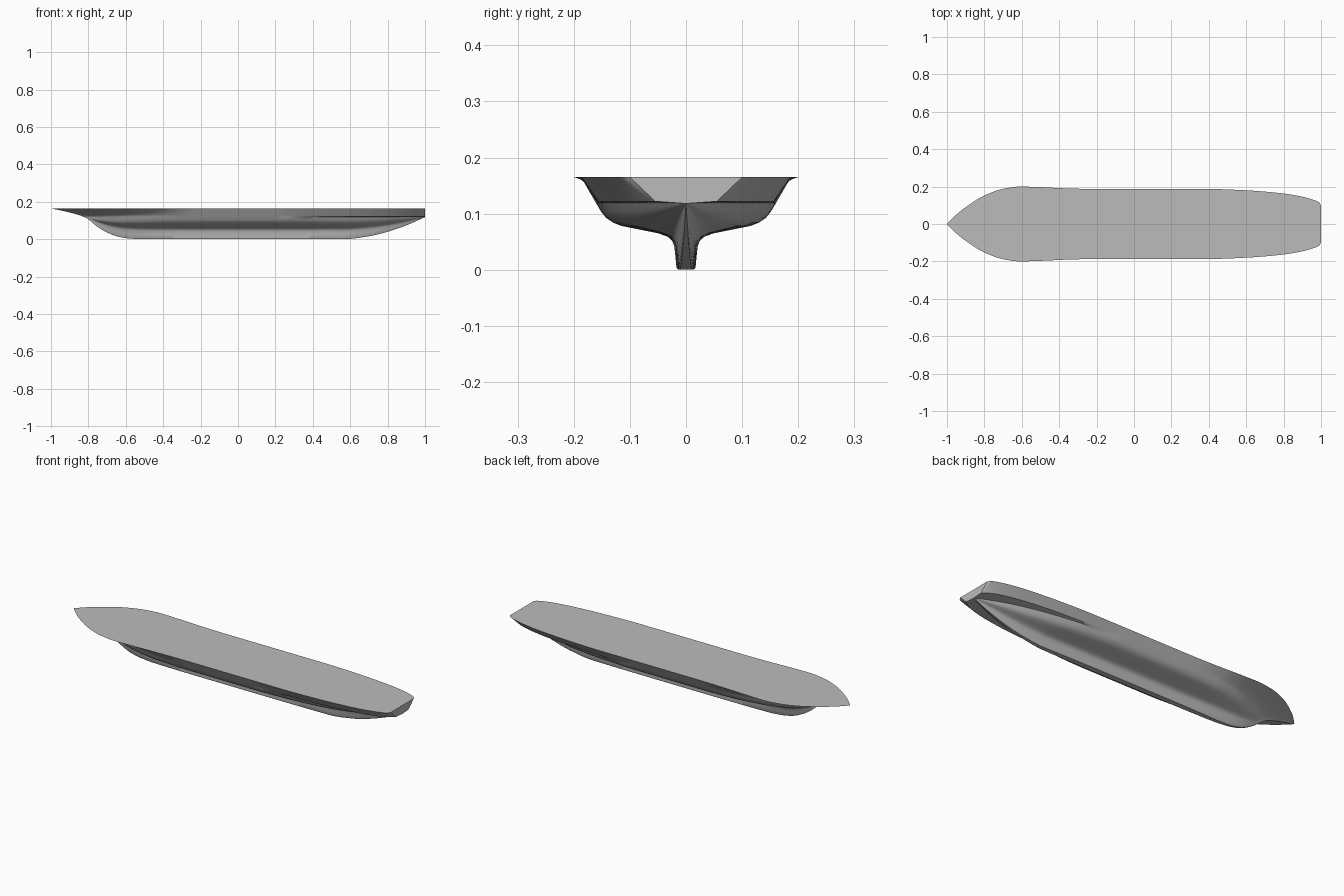
import bpy
import bmesh
import math

cube = bpy.data.objects.get("Cube")
if cube:
    bpy.data.objects.remove(cube, do_unlink=True)

DECK_Z, KNUCKLE_Z, LEDGE = 0.165, 0.118, 0.004
STATIONS, FLARE_STEPS, HALF_BEAM = 110, 8, 0.16


def fair_curve(*keys):
    """Monotone cubic through (x, value) keys, so hull lines stay fair."""
    n = len(keys)
    slope = [(b[1] - a[1]) / (b[0] - a[0]) for a, b in zip(keys, keys[1:])]
    tangent = [slope[0]]
    for s, t in zip(slope, slope[1:]):
        tangent.append(2 * s * t / (s + t) if s * t > 0 else 0.0)
    tangent.append(slope[-1])

    def value(x):
        i = 0
        while i < n - 2 and x > keys[i + 1][0]:
            i += 1
        (x0, v0), (x1, v1) = keys[i], keys[i + 1]
        h = x1 - x0
        t = min(max((x - x0) / h, 0), 1)
        a = v0 + t * h * tangent[i]
        b = v1 - (1 - t) * h * tangent[i + 1]
        w = t * t * (3 - 2 * t)
        return ((1 - t) ** 2 * (1 + 2 * t) * v0 + t * t * (3 - 2 * t) * v1
                + h * t * (1 - t) * ((1 - t) * tangent[i] - t * tangent[i + 1]))
    return value


# Hull lines along the length, bow at -x and transom at +x
keel = fair_curve((-1, .165), (-.9, .143), (-.83, .122), (-.8, .106), (-.75, .065),
                  (-.7, .036), (-.65, .016), (-.58, .004), (-.5, 0), (.56, 0),
                  (.7, .016), (.8, .04), (.9, .074), (1, .118))
deck = fair_curve((-1, 0), (-.95, .05), (-.9, .09), (-.8, .152), (-.7, .188),
                  (-.61, .2), (-.5, .197), (-.35, .19), (-.2, .187), (.4, .187),
                  (.6, .18), (.8, .163), (.9, .146), (.96, .129), (.99, .115), (1, .1))
lower = fair_curve((-1, 0), (-.82, 0), (-.7, .065), (-.6, .105), (-.5, .133),
                   (-.4, .15), (-.2, .16), (.2, .16), (.4, .15), (.6, .125),
                   (.8, .08), (.95, .025), (1, 0))
upper = fair_curve((-.2, .16), (.2, .16), (.4, .158), (.6, .15), (.8, .127),
                   (.9, .106), (.96, .084), (1, .055))
flare = fair_curve((-1, 1.4), (-.6, 1.7), (-.2, 1), (1, 1))
vee = fair_curve((-.85, .5), (-.3, 0), (.4, 0), (1, .35))

# Midship section of the lower body, keel to knuckle
MIDSHIP = [(0, 0), (.014, 0), (.017, .004), (.019, .025), (.021, .042), (.025, .052),
           (.033, .059), (.05, .065), (.08, .071), (.115, .078), (.13, .084),
           (.142, .092), (.151, .103), (.16, .118)]


def half_section(x):
    k, w, v = keel(x), max(lower(x), 0), vee(x)
    top = max(KNUCKLE_Z, k)
    pts = []
    for y, z in MIDSHIP:
        f = z / KNUCKLE_Z
        pts.append((w * ((1 - v) * y / HALF_BEAM + v * f), k + (top - k) * f))
    u = max(upper(x), w) if x > -.2 else w
    base = top + (LEDGE if u > w + .0005 else 0)
    for i in range(FLARE_STEPS + 1):
        t = i / FLARE_STEPS
        pts.append((u + (deck(x) - u) * t ** flare(x), base + (DECK_Z - base) * t))
    return pts


# Hull: mirrored sections joined along the length, closed by deck and transom
bm = bmesh.new()
rings = []
for s in range(STATIONS + 1):
    x = -math.cos(math.pi * s / STATIONS)
    half = half_section(x)
    outline = half[::-1] + [(-y, z) for y, z in half[1:]]
    rings.append([bm.verts.new((x, y, z)) for y, z in outline])
for a, b in zip(rings, rings[1:]):
    for i in range(len(a)):
        j = (i + 1) % len(a)
        bm.faces.new((a[i], a[j], b[j], b[i]))
bm.faces.new(rings[-1])
bmesh.ops.remove_doubles(bm, verts=bm.verts, dist=.00002)
bmesh.ops.recalc_face_normals(bm, faces=bm.faces)
mesh = bpy.data.meshes.new("hull")
bm.to_mesh(mesh)
bm.free()
hull = bpy.data.objects.new("hull", mesh)
bpy.context.collection.objects.link(hull)

# Single plain grey
grey = bpy.data.materials.new("hull grey")
grey.use_nodes = True
colour = (.5, .5, .5, 1)
grey.diffuse_color = colour
grey.node_tree.nodes["Principled BSDF"].inputs["Base Color"].default_value = colour
mesh.materials.append(grey)

bpy.ops.object.select_all(action='DESELECT')
hull.select_set(True)
bpy.context.view_layer.objects.active = hull
bpy.ops.object.shade_smooth_by_angle(angle=math.radians(30))
